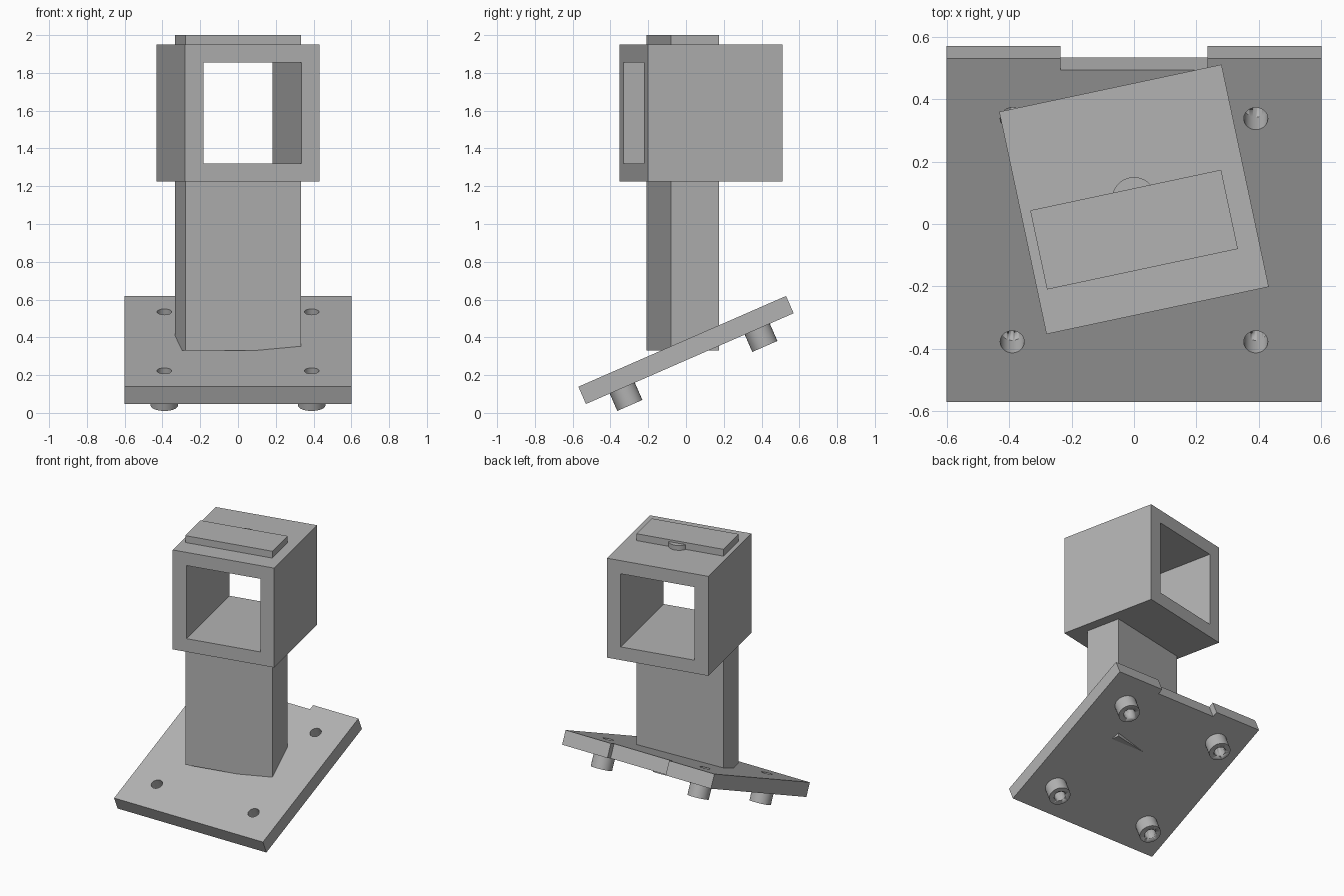
import bpy
import bmesh
from math import radians
from mathutils import Matrix

default = bpy.data.objects.get("Cube")
if default:
    bpy.data.objects.remove(default, do_unlink=True)

grey = bpy.data.materials.new("mid grey")
grey.use_nodes = True
colour = (0.45, 0.45, 0.45, 1)
grey.diffuse_color = colour
grey.node_tree.nodes["Principled BSDF"].inputs["Base Color"].default_value = colour

# Shared frames: tilted base, and turned post
TILT = Matrix.Translation((0, 0, 0.333)) @ Matrix.Rotation(radians(23.6), 4, "X")
TURN = Matrix.Translation((0, 0.079, 0)) @ Matrix.Rotation(radians(12), 4, "Z")


def finish(name, bm, frame):
    bmesh.ops.recalc_face_normals(bm, faces=bm.faces)
    mesh = bpy.data.meshes.new(name)
    bm.to_mesh(mesh)
    bm.free()
    mesh.materials.append(grey)
    obj = bpy.data.objects.new(name, mesh)
    obj.matrix_world = frame
    bpy.context.collection.objects.link(obj)
    return obj


def box(name, size, centre, frame):
    bm = bmesh.new()
    bmesh.ops.create_cube(bm, size=1, matrix=Matrix.Translation(centre) @ Matrix.Diagonal((*size, 1)))
    return finish(name, bm, frame)


def cylinders(name, radius, low, high, spots, frame):
    bm = bmesh.new()
    for x, y in spots:
        bmesh.ops.create_cone(bm, cap_ends=True, segments=48, radius1=radius, radius2=radius,
                              depth=high - low, matrix=Matrix.Translation((x, y, (low + high) / 2)))
    obj = finish(name, bm, frame)
    bpy.ops.object.select_all(action="DESELECT")
    obj.select_set(True)
    bpy.context.view_layer.objects.active = obj
    bpy.ops.object.shade_smooth_by_angle(angle=radians(40))
    return obj


def cut(obj, cutter):
    mod = obj.modifiers.new("cut", "BOOLEAN")
    mod.operation = "DIFFERENCE"
    mod.solver = "EXACT"
    mod.object = cutter
    cutter.hide_render = True
    cutter.hide_set(True)


# Tilted base plate with a shallow notch in its back edge
bolt_spots = [(x, y) for x in (-0.39, 0.39) for y in (-0.39, 0.39)]
plate = box("base_plate", (1.2, 1.2, 0.1), (0, 0, 0), TILT)
feet = cylinders("bolt_sleeves", 0.0725, -0.15, -0.05, bolt_spots, TILT)
holes = cylinders("bolt_hole_cutter", 0.0385, -0.3, 0.2, bolt_spots, TILT)
notch = box("notch_cutter", (0.47, 0.08, 0.3), (0, 0.6, 0), TILT)
cut(plate, notch)
cut(plate, holes)
cut(feet, holes)

# Turned post, and the cap of the same section above the head
box("post", (0.625, 0.259, 0.92), (-0.02, -0.095, 0.79), TURN)
box("post_cap", (0.625, 0.259, 0.08), (-0.02, -0.095, 1.96), TURN)

# Square tube head, open front and back
head = box("square_head", (0.728, 0.728, 0.725), (0, 0, 1.5875), TURN)
opening = box("opening_cutter", (0.53, 1, 0.533), (0, 0, 1.5875), TURN)
cut(head, opening)

# Low round boss partly under the cap
cylinders("top_boss", 0.071, 1.92, 1.985, [(0, 0)], TURN)
